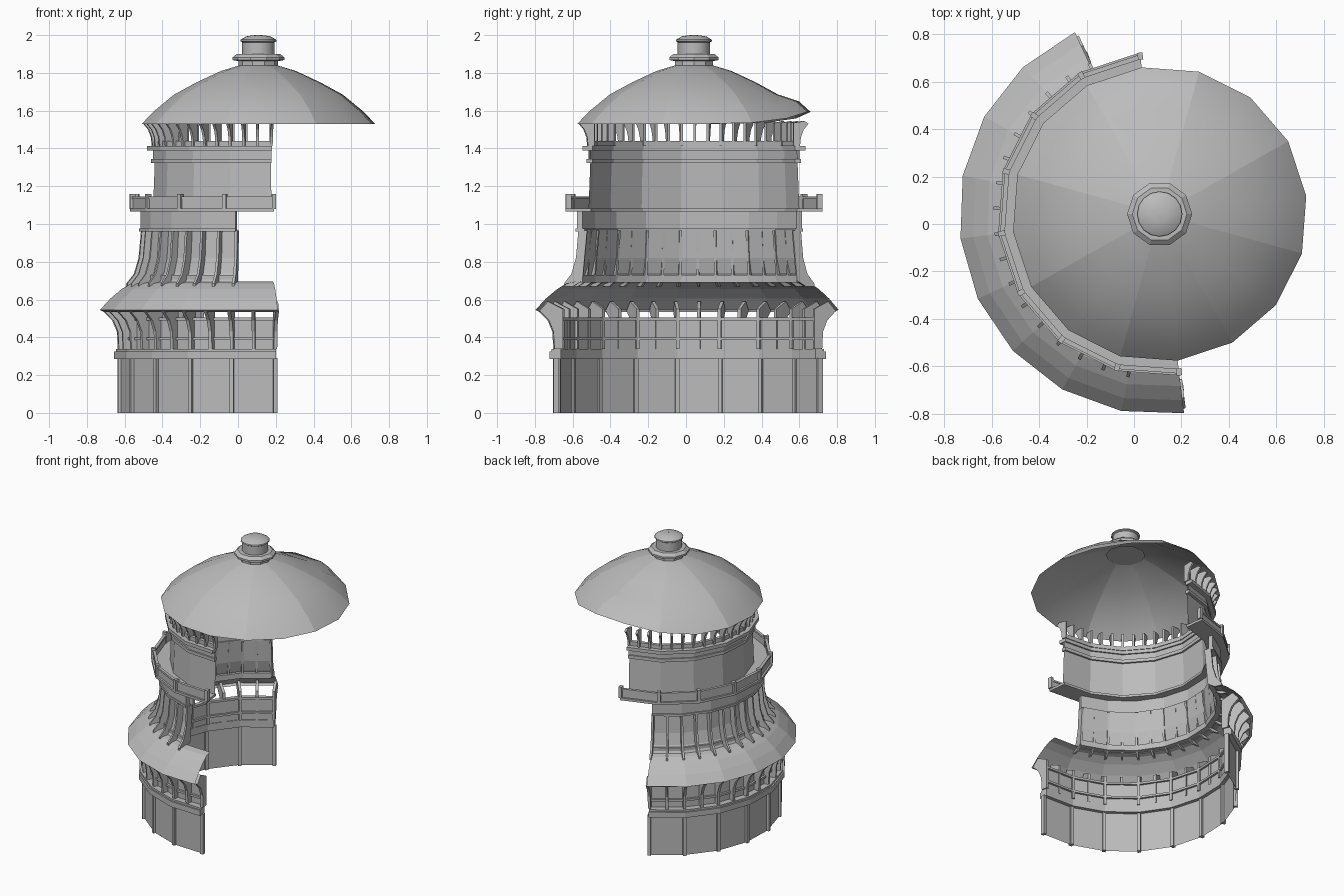
import bpy, bmesh
from math import sin, cos, radians, exp
from mathutils import Vector

cube = bpy.data.objects.get("Cube")
if cube:
    bpy.data.objects.remove(cube)

CENTRE = Vector((0.108, 0.042, 0))
grey = bpy.data.materials.new("plain_grey")
grey.use_nodes = True
GREY = (0.5, 0.5, 0.5, 1)
grey.diffuse_color = GREY
grey.node_tree.nodes["Principled BSDF"].inputs["Base Color"].default_value = GREY


def finish(name, bm):
    mesh = bpy.data.meshes.new(name)
    bm.to_mesh(mesh)
    bm.free()
    mesh.materials.append(grey)
    obj = bpy.data.objects.new(name, mesh)
    bpy.context.collection.objects.link(obj)
    return obj


def polar(r, deg, z):
    return CENTRE + Vector((r * cos(radians(deg)), r * sin(radians(deg)), z))


def sweep(name, profile, start, end, step, closed=False):
    """Turn an (r, z) profile through an arc of flat facets."""
    bm = bmesh.new()
    count = round((end - start) / step)
    rows = [[bm.verts.new(polar(r, start + i * step, z)) for r, z in profile]
            for i in range(count + 1)]
    n = len(profile)
    for a, b in zip(rows, rows[1:]):
        for j in range(n if closed else n - 1):
            k = (j + 1) % n
            bm.faces.new((a[j], b[j], b[k], a[k]))
    if closed and end - start < 360:
        bm.faces.new(rows[0])
        bm.faces.new(rows[-1][::-1])
    if end - start >= 360:
        bmesh.ops.remove_doubles(bm, verts=bm.verts, dist=1e-4)
    return finish(name, bm)


def band(name, r0, r1, z0, z1, arc):
    """Solid ring with a rectangular section."""
    return sweep(name, [(r0, z0), (r1, z0), (r1, z1), (r0, z1)], *arc, closed=True)


def fins(name, outline, width, start, end, step):
    """Radial plates cut to an (r, z) outline and set around an arc."""
    bm = bmesh.new()
    for i in range(round((end - start) / step) + 1):
        deg = start + i * step
        side = Vector((-sin(radians(deg)), cos(radians(deg)), 0)) * width / 2
        a = [bm.verts.new(polar(r, deg, z) - side) for r, z in outline]
        b = [bm.verts.new(polar(r, deg, z) + side) for r, z in outline]
        bm.faces.new(a)
        bm.faces.new(b[::-1])
        for j in range(len(a)):
            k = (j + 1) % len(a)
            bm.faces.new((a[k], a[j], b[j], b[k]))
    bmesh.ops.recalc_face_normals(bm, faces=bm.faces)
    return finish(name, bm)


LOWER = (115, 277, 18)
MIDDLE = (115, 259, 18)
UPPER = (97, 277, 22.5)

# Base wall with pilasters and ledge
sweep("base_wall", [(0.735, 0), (0.735, 0.29)], *LOWER)
fins("base_pilasters", [(0.72, 0), (0.75, 0), (0.75, 0.29), (0.72, 0.29)], 0.022, *LOWER)
band("base_ledge", 0.71, 0.77, 0.285, 0.325, LOWER)
band("base_ledge_top", 0.71, 0.76, 0.325, 0.338, LOWER)

# Lower gallery under the skirt roof
sweep("gallery_wall", [(0.715, 0.335), (0.715, 0.5)], *LOWER)
band("gallery_rail", 0.7, 0.73, 0.385, 0.4, LOWER)
band("gallery_top_rail", 0.7, 0.73, 0.49, 0.505, LOWER)
fins("gallery_brackets", [(0.7, 0.338), (0.745, 0.338), (0.75, 0.43), (0.775, 0.49),
                          (0.825, 0.54), (0.78, 0.59), (0.7, 0.55)], 0.018, 115, 277, 9)

# Skirt roof
sweep("skirt_roof", [(0.825, 0.535), (0.845, 0.545), (0.79, 0.605), (0.73, 0.655),
                     (0.68, 0.685), (0.635, 0.695)], *LOWER)

# Flared middle wall with ribs
sweep("flared_wall", [(0.645, 0.69), (0.615, 0.74), (0.595, 0.82), (0.585, 0.97)], *MIDDLE)
band("flared_wall_foot", 0.6, 0.635, 0.69, 0.73, MIDDLE)
fins("flared_wall_ribs", [(0.6, 0.7), (0.65, 0.67), (0.7, 0.67), (0.7, 0.685), (0.66, 0.735),
                          (0.635, 0.82), (0.622, 0.965), (0.575, 0.965)], 0.014, 115, 259, 9)
band("middle_band", 0.6, 0.63, 0.96, 1.065, MIDDLE)
band("middle_band_foot", 0.59, 0.638, 0.96, 0.975, MIDDLE)

# Walkway with parapet and posts
band("walkway_floor", 0.55, 0.685, 1.065, 1.082, UPPER)
band("parapet_panel", 0.662, 0.672, 1.082, 1.14, UPPER)
band("parapet_rail", 0.657, 0.677, 1.132, 1.145, UPPER)
fins("parapet_posts", [(0.655, 1.08), (0.685, 1.08), (0.685, 1.16), (0.655, 1.16)],
     0.022, *UPPER)

# Upper drum and its mouldings
sweep("upper_drum", [(0.562, 1.08), (0.55, 1.4)], *UPPER)
band("drum_moulding", 0.54, 0.572, 1.322, 1.345, UPPER)
sweep("drum_frieze", [(0.562, 1.345), (0.562, 1.39)], *UPPER)
band("drum_cornice", 0.54, 0.595, 1.388, 1.412, UPPER)
band("eave_wall", 0.535, 0.56, 1.412, 1.44, UPPER)
fins("eave_brackets", [(0.53, 1.412), (0.565, 1.412), (0.57, 1.46), (0.585, 1.5),
                       (0.61, 1.53), (0.59, 1.545), (0.53, 1.535)], 0.014, 97, 277, 7.5)

# Domed roof with eight ridges and a lifted rim at the back
dome = sweep("domed_roof", [(0.622, 1.53), (0.56, 1.595), (0.45, 1.685), (0.33, 1.75),
                            (0.2, 1.81), (0.1, 1.84)], 7, 367, 22.5)
bm = bmesh.new()
bm.from_mesh(dome.data)
for face in bm.faces:
    face.smooth = True


def bearing(v):
    d = v.co - CENTRE
    return round((Vector((1, 0)).angle_signed(Vector((d.x, d.y))) * -57.29578 - 7) / 22.5) % 16


for edge in bm.edges:
    a, b = (bearing(v) for v in edge.verts)
    if a == b and a % 2 == 1:
        edge.smooth = False
for v in bm.verts:
    if v.co.z < 1.6:
        lift = exp(-(((bearing(v) - 3.5) / 1.6) ** 2))
        v.co.z += lift * (0.06 if v.co.z > 1.56 else 0.07)
bm.to_mesh(dome.data)
bm.free()

# Finial
sweep("finial_collar", [(0.001, 1.825), (0.13, 1.825), (0.105, 1.835), (0.105, 1.862),
                        (0.137, 1.868), (0.137, 1.882), (0.115, 1.9), (0.08, 1.9)],
      0, 360, 36)
knob = sweep("finial_knob", [(0.086, 1.895), (0.086, 1.962), (0.096, 1.968), (0.094, 1.976),
                             (0.065, 1.993), (0.03, 1.999), (0.001, 2.0)], 0, 360, 22.5)
bpy.ops.object.select_all(action="DESELECT")
knob.select_set(True)
bpy.context.view_layer.objects.active = knob
bpy.ops.object.shade_smooth_by_angle(angle=radians(35))
